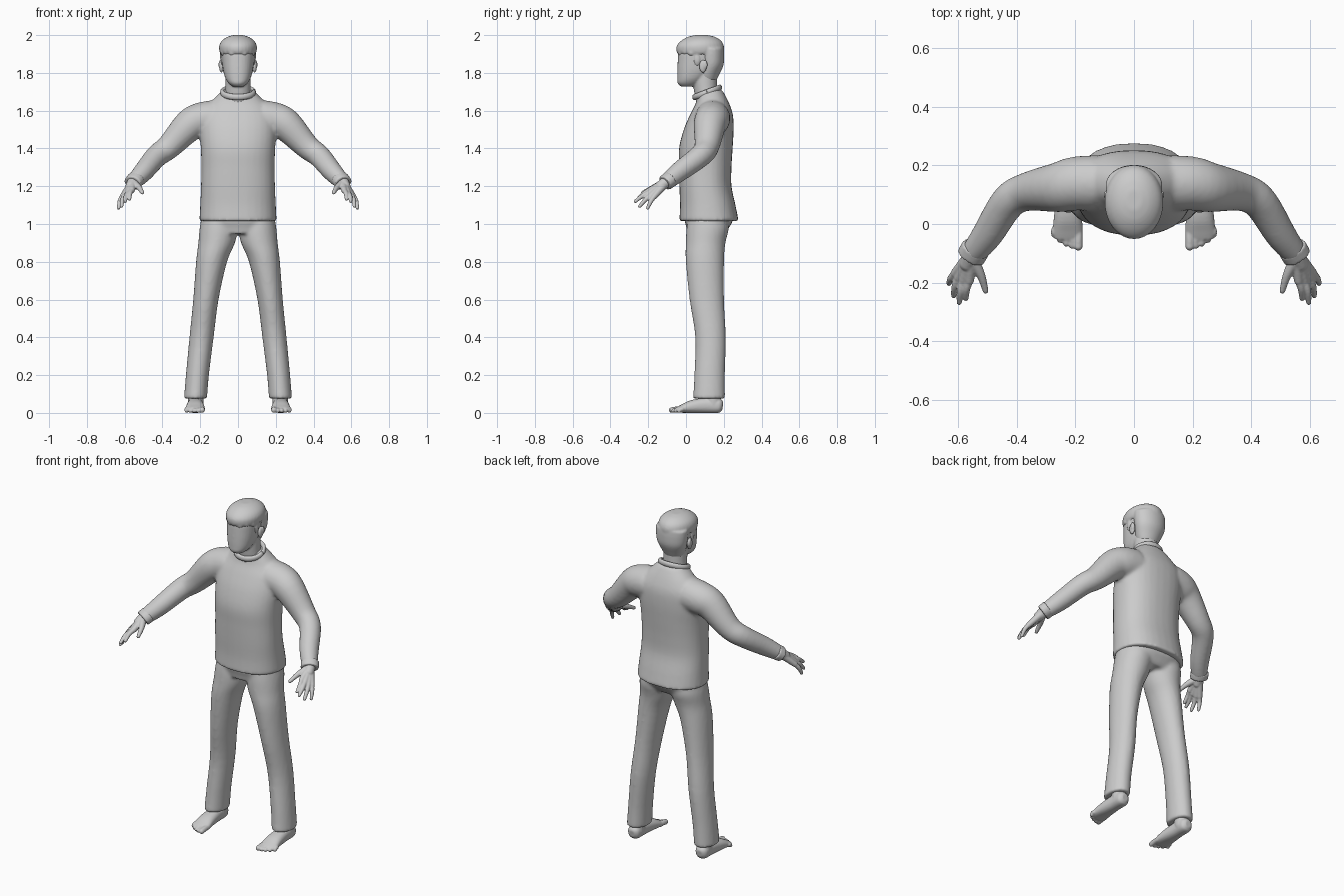
import bpy, bmesh, math
from mathutils import Vector, Matrix

if "Cube" in bpy.data.objects:
    bpy.data.objects.remove(bpy.data.objects["Cube"])

grey = bpy.data.materials.new("light_grey")
grey.use_nodes = True
grey.diffuse_color = (0.6, 0.6, 0.6, 1)
grey.node_tree.nodes["Principled BSDF"].inputs["Base Color"].default_value = (0.6, 0.6, 0.6, 1)


def resample(rows, steps):
    """Smooth spline through rows of any length."""
    out = []
    for i in range(len(rows) - 1):
        quad = [rows[max(i - 1, 0)], rows[i], rows[i + 1], rows[min(i + 2, len(rows) - 1)]]
        for s in range(steps):
            t = s / steps
            out.append([b + t * ((c - a) / 2 + t * ((a - 2.5 * b + 2 * c - d / 2)
                        + t * (1.5 * (b - c) + (d - a) / 2))) for a, b, c, d in zip(*quad)])
    return out + [list(rows[-1])]


def loft(bm, rows, level=True, power=2.0, steps=4, sides=32):
    """Closed loft through rows of x, y, z, radius a, radius b."""
    rows = resample(rows, steps) if steps > 1 else rows
    pts = [Vector(r[:3]) for r in rows]
    rings = []
    for i, row in enumerate(rows):
        axis = pts[min(i + 1, len(pts) - 1)] - pts[max(i - 1, 0)]
        turn = Matrix.Identity(3) if level else axis.to_track_quat('Z', 'Y').to_matrix()
        ring = []
        for k in range(sides):
            c, s = math.cos(math.tau * k / sides), math.sin(math.tau * k / sides)
            c = math.copysign(abs(c) ** (2 / power), c)
            s = math.copysign(abs(s) ** (2 / power), s)
            ring.append(bm.verts.new(pts[i] + turn @ Vector((c * row[3], s * row[4], 0))))
        rings.append(ring)
    for a, b in zip(rings, rings[1:]):
        for k in range(sides):
            n = (k + 1) % sides
            bm.faces.new((a[k], a[n], b[n], b[k]))
    bm.faces.new(rings[0][::-1])
    bm.faces.new(rings[-1])


def ball(bm, centre, size):
    m = Matrix.Translation(centre) @ Matrix.Diagonal((*size, 1))
    bmesh.ops.create_uvsphere(bm, u_segments=20, v_segments=12, radius=1, matrix=m)


def limb(bm, rows):
    """Round tube with rounded ends through rows of x, y, z, radius."""
    loft(bm, [(*r, r[3]) for r in rows], level=False, sides=20)
    for r in (rows[0], rows[-1]):
        ball(bm, r[:3], (r[3],) * 3)


def finish(name, bm, voxel=None, relax=3, mirror=False):
    bmesh.ops.recalc_face_normals(bm, faces=bm.faces)
    for f in bm.faces:
        f.smooth = True
    mesh = bpy.data.meshes.new(name)
    bm.to_mesh(mesh)
    bm.free()
    mesh.materials.append(grey)
    ob = bpy.data.objects.new(name, mesh)
    bpy.context.scene.collection.objects.link(ob)
    if voxel:
        fuse = ob.modifiers.new("fuse", 'REMESH')
        fuse.mode, fuse.voxel_size, fuse.use_smooth_shade = 'VOXEL', voxel, True
        soft = ob.modifiers.new("soften", 'SMOOTH')
        soft.factor, soft.iterations = 0.5, relax
    if mirror:
        ob.modifiers.new("mirror", 'MIRROR').use_mirror_merge = False
    return ob


# Shirt: body and both sleeves
bm = bmesh.new()
body = [(1.015, .122, .205, .157), (1.1, .115, .2, .147), (1.2, .103, .196, .138),
        (1.3, .102, .194, .139), (1.4, .105, .197, .142), (1.5, .12, .203, .132),
        (1.58, .135, .195, .113), (1.64, .14, .15, .088), (1.69, .133, .1, .07),
        (1.71, .13, .08, .06)]
loft(bm, [(0, y, z, a, b) for z, y, a, b in body], power=2.3)
sleeve = [(.13, .14, 1.56, .095), (.2, .138, 1.55, .092), (.26, .125, 1.52, .085),
          (.365, .11, 1.41, .066), (.43, .075, 1.36, .06), (.5, -.035, 1.277, .053),
          (.55, -.1, 1.225, .043)]
for side in (1, -1):
    loft(bm, [(side * x, y, z, r, r) for x, y, z, r in sleeve], level=False)
finish("shirt", bm, .01, 6)

# Shirt collar
bm = bmesh.new()
collar = []
for i in range(33):
    a = math.tau * i / 32
    collar.append((.084 * math.cos(a), .112 + .068 * math.sin(a), 1.697 + .025 * math.sin(a), .011, .016))
loft(bm, collar, level=False, steps=1, sides=12)
finish("collar", bm)

# Sleeve cuffs
bm = bmesh.new()
loft(bm, [(.54, -.083, 1.238, .05, .044), (.558, -.112, 1.216, .05, .042)], level=False, steps=1)
finish("cuffs", bm, .006, 2, mirror=True)

# Trousers: hips and both legs
bm = bmesh.new()
hips = [(.95, .107, .165, .098), (.98, .115, .185, .112), (1.02, .12, .195, .128), (1.07, .115, .19, .12)]
loft(bm, [(0, y, z, a, b) for z, y, a, b in hips], power=2.3)
leg = [(.075, .225, .122, .061, .085), (.2, .215, .125, .061, .081), (.4, .193, .13, .064, .081),
       (.6, .17, .11, .067, .091), (.8, .14, .1, .082, .101), (.9, .113, .104, .097, .105),
       (.98, .102, .115, .101, .112), (1.05, .1, .115, .09, .1)]
for side in (1, -1):
    loft(bm, [(side * x, y, z, a, b) for z, x, y, a, b in leg])
finish("trousers", bm, .01, 5)

# Feet
bm = bmesh.new()
sole = [(.195, .036, .018, .02), (.175, .038, .037, .038), (.11, .04, .04, .041),
        (.03, .033, .047, .034), (-.02, .022, .051, .022), (-.05, .015, .046, .014)]
loft(bm, [(.226, y, z, a, b) for y, z, a, b in sole], level=False, power=2.3)
limb(bm, [(.224, .145, .045, .042), (.224, .135, .13, .043)])
for i in range(5):
    r = .015 if i == 0 else .0115
    x, tip = .19 + .0205 * i, -.076 + .0025 * i * i
    limb(bm, [(x, -.02, .02, r), (x, (tip - .02) / 2, .019, r), (x, tip, r, r)])
finish("feet", bm, .0045, 2, mirror=True)

# Hands
bm = bmesh.new()
wrist = (.553, -.1, 1.226)
limb(bm, [(.54, -.08, 1.24, .032), (*wrist, .031), (.568, -.135, 1.2, .028)])
fingers = [((.562, -.193, 1.178), (.574, -.255, 1.132)), ((.582, -.193, 1.165), (.597, -.268, 1.12)),
           ((.599, -.183, 1.153), (.616, -.245, 1.094)), ((.611, -.168, 1.146), (.632, -.203, 1.084))]
for knuckle, tip in fingers:
    k, t = Vector(knuckle), Vector(tip)
    limb(bm, [(*wrist, .023), (*k, .0155)])
    limb(bm, [(*k, .0135), (*(k.lerp(t, .5) + Vector((.004, 0, .006))), .012), (*t, .009)])
limb(bm, [(.55, -.125, 1.213, .022), (.523, -.175, 1.192, .015), (.507, -.228, 1.166, .01)])
finish("hands", bm, .004, 2, mirror=True)

# Head and neck
bm = bmesh.new()
skull = [(1.728, .012, .03, .04), (1.745, .016, .05, .06), (1.77, .03, .066, .076),
         (1.81, .05, .078, .096), (1.86, .064, .085, .108), (1.91, .072, .088, .112),
         (1.95, .075, .08, .1), (1.98, .08, .05, .065)]
loft(bm, [(0, y, z, a, b) for z, y, a, b in skull], power=2.25)
loft(bm, [(0, .12, 1.64, .075, .065), (0, .105, 1.7, .067, .062), (0, .1, 1.76, .066, .064),
          (0, .1, 1.82, .066, .066)])
ball(bm, (0, -.03, 1.832), (.018, .016, .03))
finish("head", bm, .006, 3)

# Hair: crown with fringe, back of the head, and sideburns
bm = bmesh.new()
crown = [(1.9, .075, .093, .118), (1.918, .075, .099, .126), (1.945, .076, .099, .124),
         (1.97, .08, .086, .106), (1.99, .082, .058, .073), (2.0, .082, .026, .034)]
loft(bm, [(0, y, z, a, b) for z, y, a, b in crown])
back = [(1.76, .115, .058, .046), (1.79, .118, .072, .058), (1.84, .133, .089, .065),
        (1.89, .133, .096, .069), (1.93, .13, .097, .07)]
loft(bm, [(0, y, z, a, b) for z, y, a, b in back])
for i in range(7):
    a = math.pi * (i + 1) / 8
    ball(bm, (.076 * math.cos(a), .065 - .092 * math.sin(a), 1.908 + .006 * (i % 2)), (.022, .022, .022))
for side in (1, -1):
    ball(bm, (side * .078, .06, 1.875), (.014, .022, .04))
finish("hair", bm, .006, 3)

# Ears
bm = bmesh.new()
ball(bm, (.088, .09, 1.835), (.012, .02, .034))
ball(bm, (.094, .1, 1.843), (.009, .014, .024))
finish("ears", bm, .004, 2, mirror=True)
